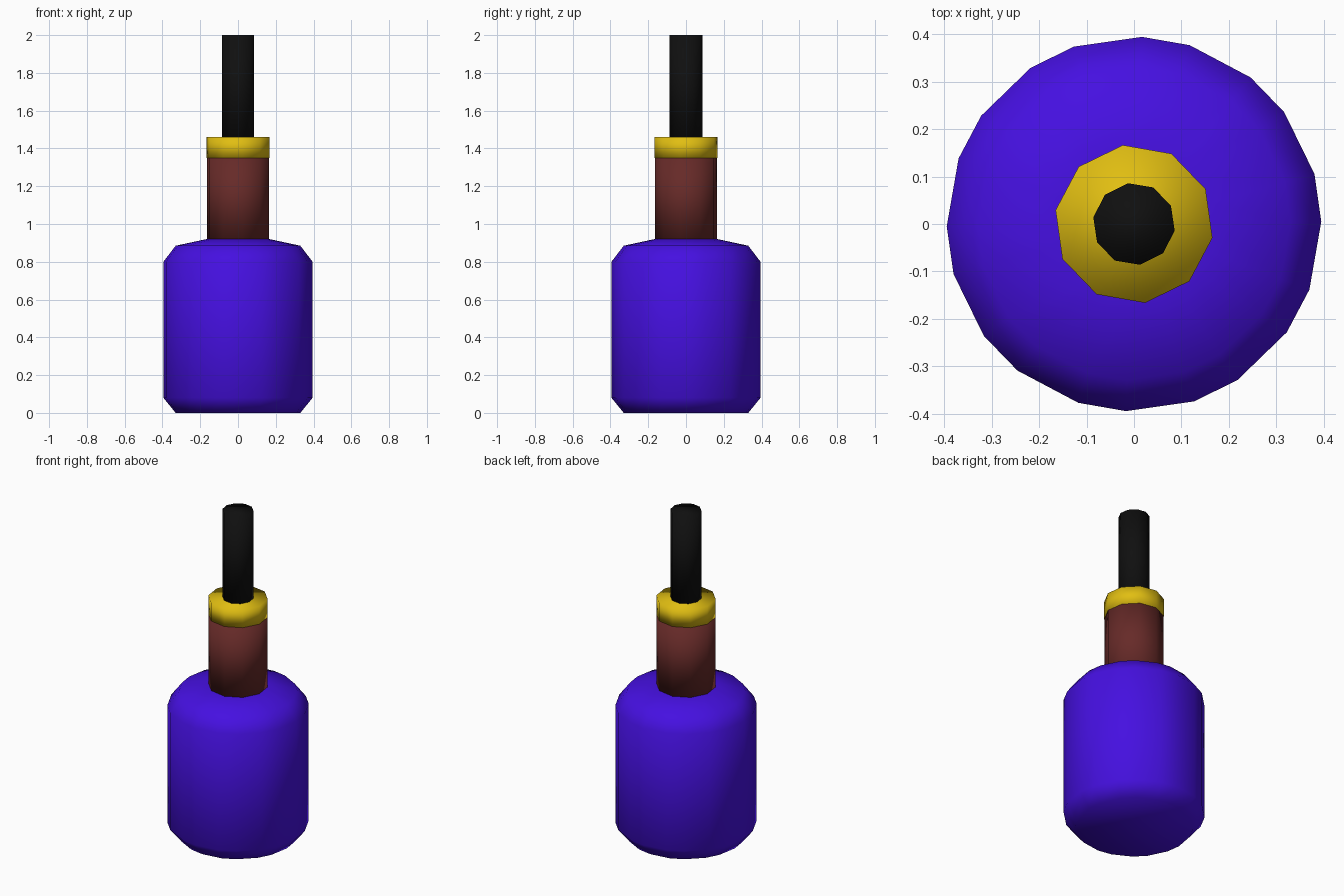
import bpy, bmesh
from math import cos, sin, radians

if "Cube" in bpy.data.objects:
    bpy.data.objects.remove(bpy.data.objects["Cube"])


def material(name, rgb):
    m = bpy.data.materials.new(name)
    m.diffuse_color = (*rgb, 1)
    m.use_nodes = True
    m.node_tree.nodes["Principled BSDF"].inputs["Base Color"].default_value = m.diffuse_color
    return m


def turned(name, profile, angles, mat):
    """Stack rings of (radius, z) with corners at the given angles, capped both ends."""
    bm = bmesh.new()
    rings = [[bm.verts.new((r * cos(radians(a)), r * sin(radians(a)), z)) for a in angles]
             for r, z in profile]
    n = len(angles)
    for lo, hi in zip(rings, rings[1:]):
        for i in range(n):
            j = (i + 1) % n
            bm.faces.new((lo[i], lo[j], hi[j], hi[i]))
    bm.faces.new(rings[0][::-1])
    bm.faces.new(rings[-1])
    for f in bm.faces:
        f.smooth = True
    me = bpy.data.meshes.new(name)
    bm.to_mesh(me)
    bm.free()
    me.materials.append(mat)
    ob = bpy.data.objects.new(name, me)
    bpy.context.collection.objects.link(ob)
    return ob


def decagon(phase):
    return [phase + 36 * i for i in range(10)]


blue = material("blue", (0.06, 0.005, 0.75))
brown = material("brown", (0.133, 0.023, 0.021))
yellow = material("yellow", (0.75, 0.515, 0.006))
black = material("black", (0.005, 0.005, 0.005))

# Wide body with chamfered base and shoulder; corners are unevenly spaced
turned("body", [(0.33, 0), (0.395, 0.08), (0.395, 0.80), (0.33, 0.885), (0.167, 0.92)],
       sorted(decagon(0.7) + decagon(15.5)), blue)

# Neck, collar and top rod
turned("neck", [(0.167, 0.915), (0.167, 1.35)], decagon(26), brown)
turned("collar", [(0.168, 1.35), (0.168, 1.46)], decagon(26), yellow)
turned("rod", [(0.087, 1.45), (0.087, 2.0)], decagon(26.5), black)
